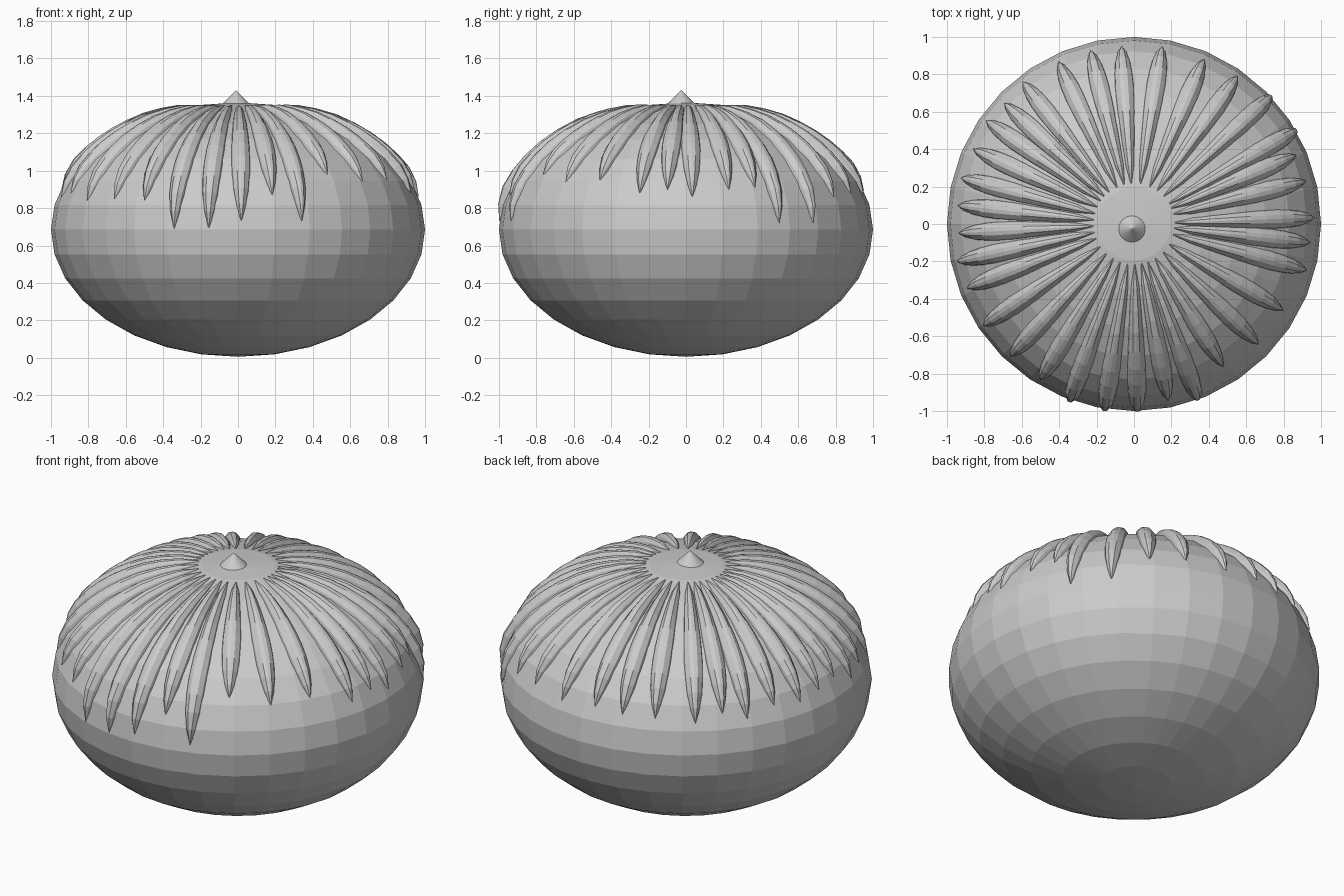
import bpy
import bmesh
from math import sin, cos, acos, radians
from mathutils import Vector

cube = bpy.data.objects.get("Cube")
if cube:
    bpy.data.objects.remove(cube)

CENTRE = 0.685
HALF_HEIGHT = 0.68

grey = bpy.data.materials.new("plain grey")
grey.use_nodes = True
grey.diffuse_color = (0.6, 0.6, 0.6, 1)
grey.node_tree.nodes["Principled BSDF"].inputs["Base Color"].default_value = (0.6, 0.6, 0.6, 1)


def add_object(name, bm):
    bmesh.ops.recalc_face_normals(bm, faces=bm.faces)
    mesh = bpy.data.meshes.new(name)
    bm.to_mesh(mesh)
    bm.free()
    mesh.materials.append(grey)
    obj = bpy.data.objects.new(name, mesh)
    bpy.context.collection.objects.link(obj)
    return obj


# Squashed round body
bm = bmesh.new()
bmesh.ops.create_uvsphere(bm, u_segments=32, v_segments=16, radius=1)
bmesh.ops.scale(bm, vec=(1, 1, HALF_HEIGHT), verts=bm.verts)
bmesh.ops.translate(bm, vec=(0, 0, CENTRE), verts=bm.verts)
add_object("body", bm)

# Small pointed tip on top
bm = bmesh.new()
bmesh.ops.create_cone(bm, cap_ends=True, segments=32, radius1=0.075, radius2=0, depth=0.075)
bmesh.ops.translate(bm, vec=(-0.01, -0.025, 1.393), verts=bm.verts)
add_object("top_tip", bm)

# Ridge cross-section (across, up) and fullness along its length
SECTION = [(-1, -0.5), (-0.85, 0.3), (-0.4, 0.9), (0, 1), (0.4, 0.9), (0.85, 0.3), (1, -0.5)]
FULLNESS = [0.05, 0.45, 0.62, 0.76, 0.88, 0.97, 1, 0.95, 0.8, 0.5, 0.02]


def add_ridge(name, degrees, tip_z):
    """Tapered ridge that follows the body from the crown down to tip_z."""
    turn = radians(degrees)
    out = Vector((cos(turn), sin(turn), 0))
    side = Vector((-sin(turn), cos(turn), 0))
    up = Vector((0, 0, 1))
    start = radians(12.5)
    end = acos((tip_z - CENTRE) / HALF_HEIGHT)
    bm = bmesh.new()
    rows = []
    for i, full in enumerate(FULLNESS):
        a = start + (end - start) * i / (len(FULLNESS) - 1)
        base = out * sin(a) + up * (CENTRE + HALF_HEIGHT * cos(a))
        normal = (out * sin(a) + up * (cos(a) / HALF_HEIGHT)).normalized()
        width = 0.053 * full
        height = 0.036 * min(1, full * 1.35)
        rows.append([bm.verts.new(base + side * u * width + normal * v * height)
                     for u, v in SECTION])
    count = len(SECTION)
    for low, high in zip(rows, rows[1:]):
        for j in range(count):
            k = (j + 1) % count
            bm.faces.new((low[j], low[k], high[k], high[j]))
    bm.faces.new(rows[0])
    bm.faces.new(rows[-1])
    add_object(name, bm)


# Ridges around the crown: direction in degrees, height of lower end
RIDGES = [
    (2, .86), (14, .9), (23, .91), (30, .72), (43, .72), (55, .86), (67, .88),
    (81, .87), (94, .89), (104, .88), (115, .88), (128, .86), (137, .9),
    (145, .86), (155, .9), (165, .88), (174, .9), (183, .92), (192, .86),
    (201, .88), (214, .84), (227, .85), (239, .84), (250, .69), (261, .69),
    (271, .73), (281, .87), (290, .73), (302, .98), (316, .94), (330, .95),
    (345, .88), (354, .9),
]
for number, (degrees, tip_z) in enumerate(RIDGES, 1):
    add_ridge(f"ridge_{number}", degrees, tip_z)
